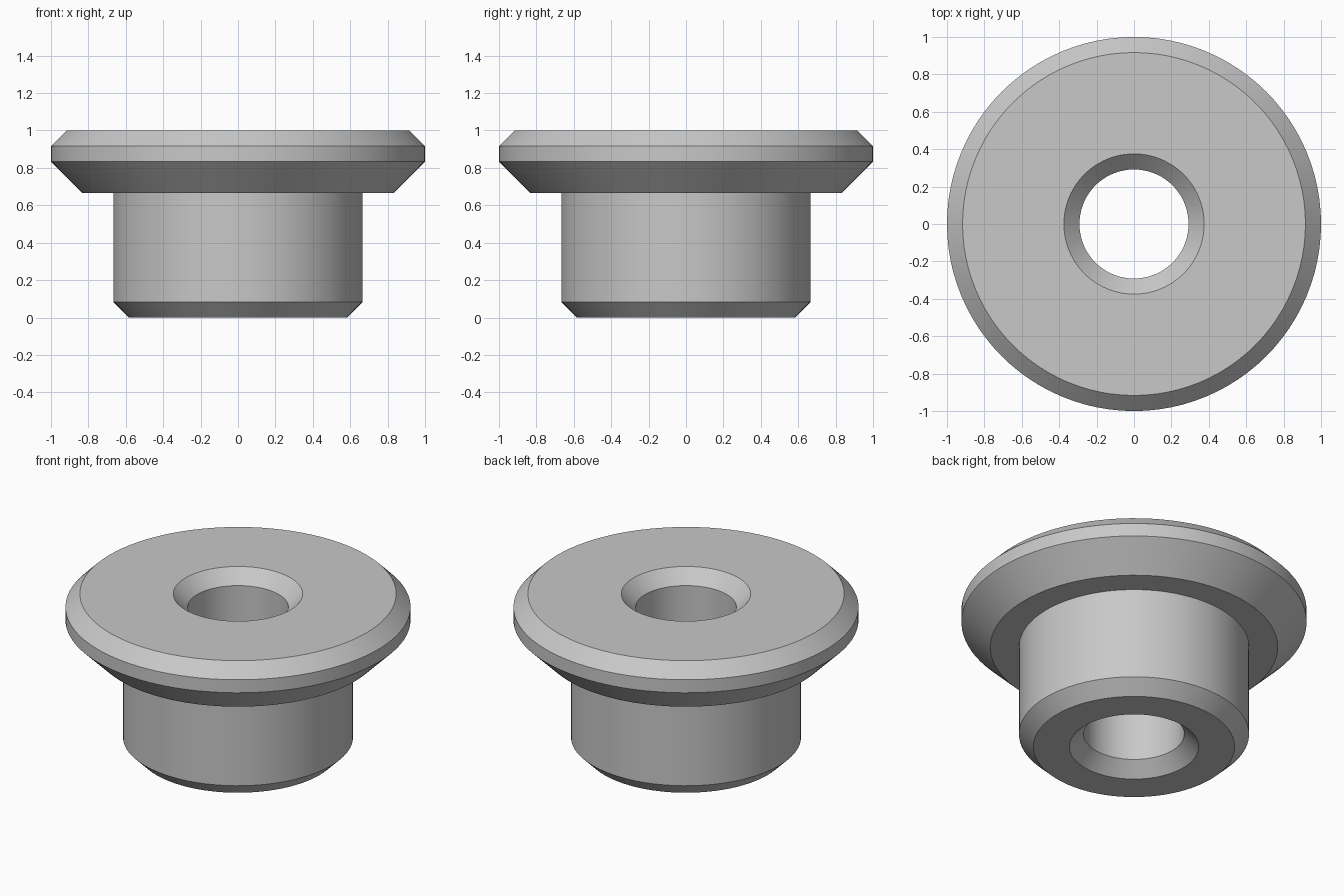
import bpy
import bmesh
from math import cos, sin, tau, radians

cube = bpy.data.objects.get("Cube")
if cube:
    bpy.data.objects.remove(cube, do_unlink=True)

SEGMENTS = 96
U = 1 / 12  # design unit: the width of one chamfer

# Closed cross-section as (radius, height) in design units
PROFILE = [
    (7, 0), (8, 1), (8, 8),                 # bottom chamfer and shank
    (10, 8), (12, 10), (12, 11), (11, 12),  # bevelled flange
    (4.5, 12), (3.5, 11),                   # upper countersink
    (3.5, 1), (4.5, 0),                     # bore and lower countersink
]


def lathe(name, profile, material):
    """Revolve a closed profile around the z axis."""
    bm = bmesh.new()
    rings = []
    for i in range(SEGMENTS):
        a = tau * i / SEGMENTS
        rings.append([bm.verts.new((r * U * cos(a), r * U * sin(a), z * U))
                      for r, z in profile])
    for i, ring in enumerate(rings):
        following = rings[(i + 1) % SEGMENTS]
        for j in range(len(profile)):
            k = (j + 1) % len(profile)
            bm.faces.new((ring[j], following[j], following[k], ring[k]))
    bmesh.ops.recalc_face_normals(bm, faces=bm.faces)
    mesh = bpy.data.meshes.new(name)
    bm.to_mesh(mesh)
    bm.free()
    mesh.materials.append(material)
    obj = bpy.data.objects.new(name, mesh)
    bpy.context.collection.objects.link(obj)
    return obj


# Plain grey metal
grey = bpy.data.materials.new("light_grey")
grey.use_nodes = True
colour = (0.58, 0.58, 0.58, 1)
grey.diffuse_color = colour
grey.node_tree.nodes["Principled BSDF"].inputs["Base Color"].default_value = colour

# Flanged bushing, smooth around with crisp chamfer edges
bushing = lathe("flanged_bushing", PROFILE, grey)
bpy.ops.object.select_all(action="DESELECT")
bushing.select_set(True)
bpy.context.view_layer.objects.active = bushing
bpy.ops.object.shade_smooth_by_angle(angle=radians(30))
